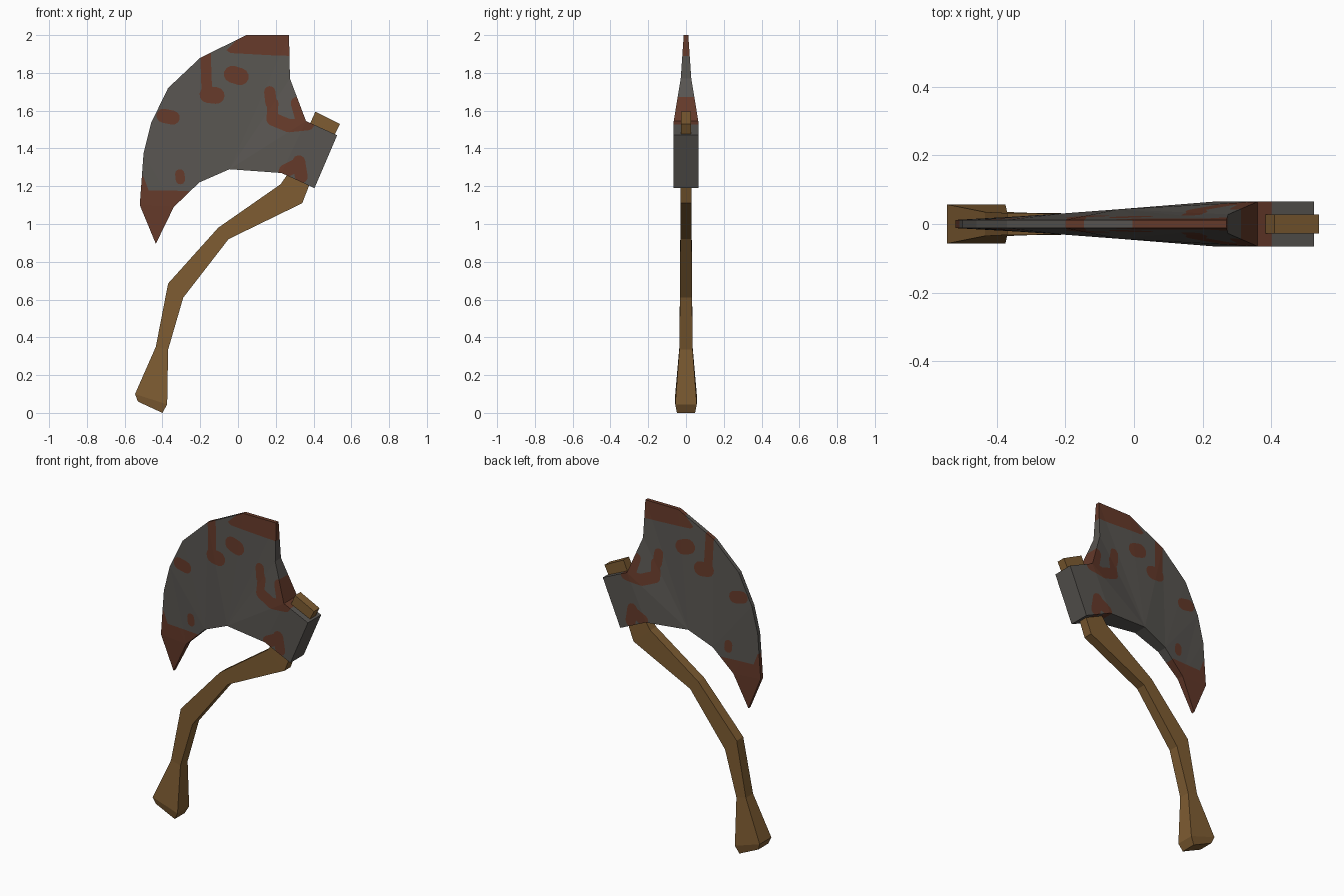
import bpy, bmesh, math
from mathutils import Vector

if "Cube" in bpy.data.objects:
    bpy.data.objects.remove(bpy.data.objects["Cube"])


def material(name, rgb):
    m = bpy.data.materials.new(name)
    m.diffuse_color = (*rgb, 1)
    m.use_nodes = True
    m.node_tree.nodes["Principled BSDF"].inputs["Base Color"].default_value = m.diffuse_color
    return m


STEEL = material("dark steel", (0.098, 0.091, 0.082))
RUST = material("rust", (0.130, 0.042, 0.023))
WOOD = material("brown wood", (0.210, 0.108, 0.032))


def finish(bm, name, mats):
    bmesh.ops.recalc_face_normals(bm, faces=bm.faces)
    me = bpy.data.meshes.new(name)
    bm.to_mesh(me)
    bm.free()
    for m in mats:
        me.materials.append(m)
    ob = bpy.data.objects.new(name, me)
    bpy.context.collection.objects.link(ob)
    return ob


def capsule(x1, z1, x2, z2, r, n=6):
    """Convex rounded patch outline between two points."""
    a = math.atan2(z2 - z1, x2 - x1)
    pts = []
    for cx, cz, start in ((x2, z2, a - math.pi / 2), (x1, z1, a + math.pi / 2)):
        for i in range(n + 1):
            t = start + math.pi * i / n
            pts.append((cx + r * math.cos(t), cz + r * math.sin(t)))
    return pts


def paint(bm, poly, index):
    """Cut a convex outline through the mesh along y and colour the inside."""
    layer = bm.faces.layers.int.new("inside")
    for f in bm.faces:
        f[layer] = 1
    mid = sum((Vector((x, 0, z)) for x, z in poly), Vector()) / len(poly)
    for (x1, z1), (x2, z2) in zip(poly, poly[1:] + poly[:1]):
        p = Vector((x1, 0, z1))
        n = Vector((z2 - z1, 0, x1 - x2)).normalized()
        if n.dot(mid - p) < 0:
            n = -n
        faces = [f for f in bm.faces if f[layer]]
        if not faces:
            break
        edges = {e for f in faces for e in f.edges}
        verts = {v for f in faces for v in f.verts}
        bmesh.ops.bisect_plane(bm, geom=[*verts, *edges, *faces], dist=1e-5,
                               plane_co=p, plane_no=n)
        for f in bm.faces:
            if f[layer] and n.dot(f.calc_center_median() - p) < 0:
                f[layer] = 0
    for f in bm.faces:
        if f[layer]:
            f.material_index = index
    bm.faces.layers.int.remove(layer)


# Axe head: outline (x, z, half thickness), running round from the eye block
outline = [
    (0.405, 1.19, .065), (0.525, 1.47, .065), (0.36, 1.545, .065),
    (0.275, 1.77, .028), (0.27, 2.0, .012), (0.045, 2.0, .012),
    (-0.20, 1.88, .012), (-0.37, 1.72, .012), (-0.46, 1.535, .012),
    (-0.50, 1.375, .012), (-0.52, 1.10, .012), (-0.435, 0.895, .010),
    (-0.34, 1.09, .022), (-0.205, 1.22, .031), (-0.045, 1.29, .043),
    (0.23, 1.27, .065)]
panels = [(0, 1, 2, 15), (15, 2, 3, 14), (14, 3, 4), (14, 4, 5), (14, 5, 6, 13),
          (13, 6, 7), (13, 7, 8, 12), (12, 8, 9), (12, 9, 10), (12, 10, 11)]
bm = bmesh.new()
front = [bm.verts.new((x, -h, z)) for x, z, h in outline]
back = [bm.verts.new((x, h, z)) for x, z, h in outline]
for side in (front, back):
    for p in panels:
        bm.faces.new([side[i] for i in p])
for i in range(len(outline)):
    j = (i + 1) % len(outline)
    bm.faces.new((front[i], front[j], back[j], back[i]))
bmesh.ops.triangulate(bm, faces=bm.faces[:])

# Rust patches
patches = [
    [(-0.06, 1.92), (0.0, 1.98), (0.05, 2.01), (0.29, 2.01), (0.29, 1.89),
     (0.2, 1.892), (-0.04, 1.905)],
    [(-0.55, 1.18), (-0.26, 1.175), (-0.26, 0.85), (-0.55, 0.85)],
    [(-0.55, 1.27), (-0.50, 1.25), (-0.47, 1.17), (-0.55, 1.17)],
]
patches += [capsule(*c) for c in (
    (-0.172, 1.90, -0.165, 1.70, .028), (-0.16, 1.685, -0.115, 1.68, .044),
    (-0.03, 1.793, 0.012, 1.78, .045), (-0.395, 1.573, -0.345, 1.563, .037),
    (0.168, 1.70, 0.175, 1.64, .030), (0.185, 1.64, 0.18, 1.56, .029),
    (0.185, 1.555, 0.27, 1.52, .035), (0.27, 1.52, 0.37, 1.53, .034),
    (0.312, 1.64, 0.335, 1.56, .033), (0.322, 1.33, 0.335, 1.25, .034),
    (0.31, 1.31, 0.25, 1.28, .035), (-0.308, 1.265, -0.305, 1.235, .025))]
for poly in patches:
    paint(bm, poly, 1)
finish(bm, "axe_head", [STEEL, RUST])

# Curved handle: left and right points of each rectangular section, half depth
sections = [
    (-0.53, 0.06, -0.40, 0.0, .048), (-0.545, 0.10, -0.375, 0.045, .057),
    (-0.435, 0.35, -0.37, 0.335, .035), (-0.37, 0.685, -0.29, 0.61, .032),
    (-0.105, 0.98, -0.05, 0.92, .030), (0.225, 1.21, 0.34, 1.11, .029),
    (0.26, 1.26, 0.375, 1.20, .028), (0.41, 1.595, 0.54, 1.53, .027)]
bm = bmesh.new()
rings = [[bm.verts.new(c) for c in ((x1, -h, z1), (x2, -h, z2), (x2, h, z2), (x1, h, z1))]
         for x1, z1, x2, z2, h in sections]
for a, b in zip(rings, rings[1:]):
    for i in range(4):
        j = (i + 1) % 4
        bm.faces.new((a[i], a[j], b[j], b[i]))
bm.faces.new(rings[0])
bm.faces.new(rings[-1])
finish(bm, "handle", [WOOD])
